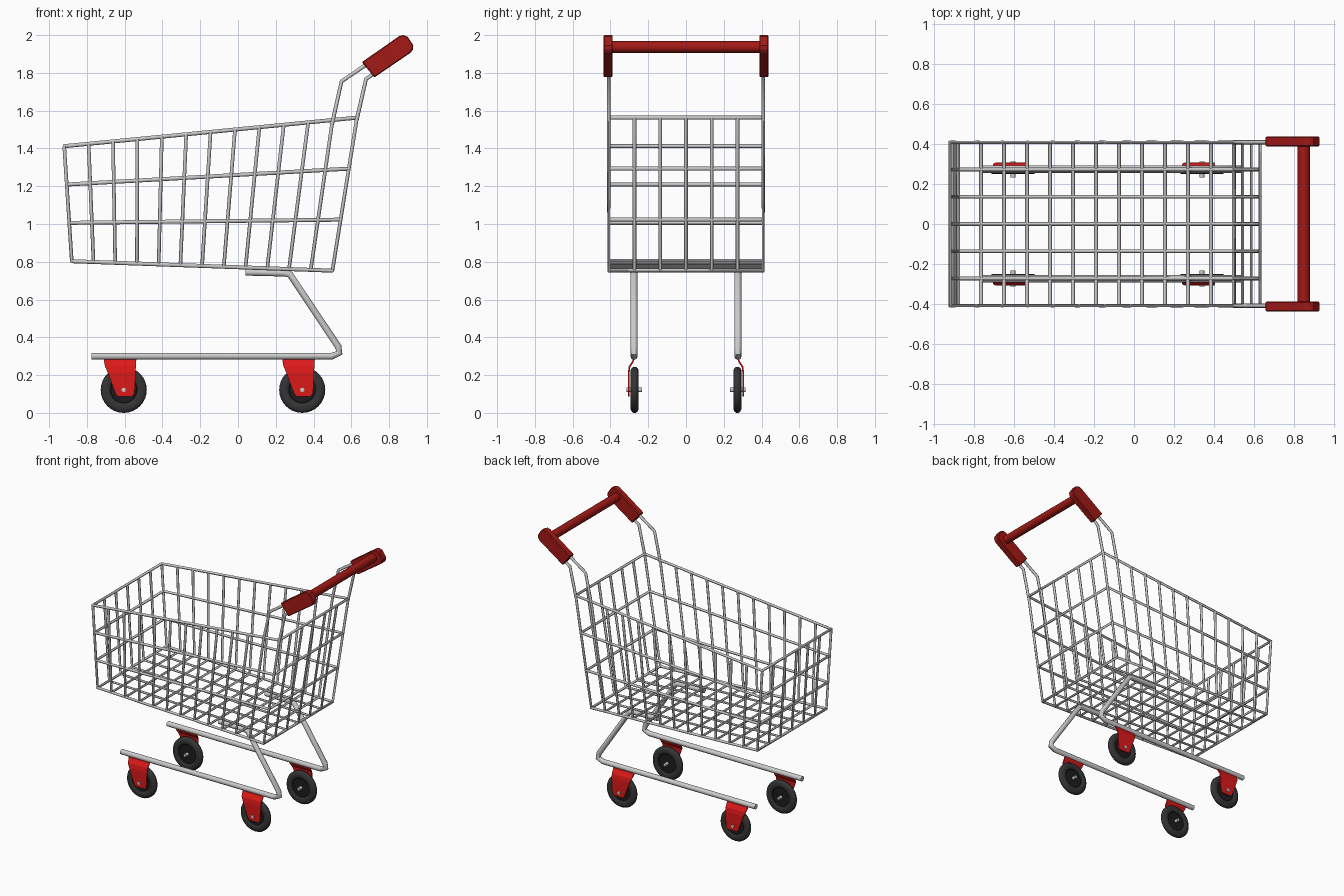
import bpy, bmesh, math
from mathutils import Vector

if "Cube" in bpy.data.objects:
    bpy.data.objects.remove(bpy.data.objects["Cube"])


def material(name, rgb):
    m = bpy.data.materials.new(name)
    m.diffuse_color = (*rgb, 1)
    m.use_nodes = True
    m.node_tree.nodes["Principled BSDF"].inputs["Base Color"].default_value = m.diffuse_color
    return m


BRIGHT_RED = material("bracket_red", (0.72, 0.01, 0.01))
DARK_RED = material("handle_red", (0.36, 0.01, 0.008))
RUBBER = material("rubber", (0.035, 0.035, 0.035))
HUB = material("hub_black", (0.012, 0.012, 0.014))


def activate(obj):
    bpy.ops.object.select_all(action='DESELECT')
    obj.select_set(True)
    bpy.context.view_layer.objects.active = obj


def tubes(name, paths, radius, res=2, mat=None):
    """Round tubes along (points, closed) paths, joined in one mesh."""
    cu = bpy.data.curves.new(name, 'CURVE')
    cu.dimensions = '3D'
    cu.bevel_depth, cu.bevel_resolution, cu.use_fill_caps = radius, res, True
    for pts, closed in paths:
        sp = cu.splines.new('POLY')
        sp.points.add(len(pts) - 1)
        for p, co in zip(sp.points, pts):
            p.co = (*co, 1)
        sp.use_cyclic_u = closed
    obj = bpy.data.objects.new(name, cu)
    bpy.context.collection.objects.link(obj)
    activate(obj)
    bpy.ops.object.convert(target='MESH')
    obj = bpy.context.object
    if mat:
        obj.data.materials.clear()
        obj.data.materials.append(mat)
    bpy.ops.object.shade_smooth_by_angle(angle=math.radians(50))
    return obj


def finish(name, bm, mats):
    bmesh.ops.recalc_face_normals(bm, faces=bm.faces)
    me = bpy.data.meshes.new(name)
    bm.to_mesh(me)
    bm.free()
    for m in mats:
        me.materials.append(m)
    obj = bpy.data.objects.new(name, me)
    bpy.context.collection.objects.link(obj)
    return obj


# Basket: a tapered wire grid
W = 0.409
BL, BR = Vector((-0.88, 0, 0.803)), Vector((0.50, 0, 0.753))
TL, TR = Vector((-0.92, 0, 1.412)), Vector((0.63, 0, 1.563))


def side_point(u, v, y):
    p = BL.lerp(BR, u).lerp(TL.lerp(TR, u), v)
    return (p.x, y, p.z)


rings = [([side_point(u, v / 3, y) for u, y in ((0, -W), (1, -W), (1, W), (0, W))], True)
         for v in range(4)]
tubes("basket_rings", rings, 0.0105)

hoops = [([side_point(i / 12, v, s * W) for v, s in ((1, -1), (0, -1), (0, 1), (1, 1))], False)
         for i in range(13)]
tubes("basket_cross_wires", hoops, 0.0095)

long_wires = []
for i in range(1, 6):
    y = -W + 2 * W * i / 6
    long_wires.append(([side_point(u, v, y) for u, v in ((0, 1), (0, 0), (1, 0), (1, 1))], False))
tubes("basket_long_wires", long_wires, 0.0095)

# Handle posts, rising from the two rearmost side wires
posts = []
for s in (-1, 1):
    y = s * W
    posts.append(([side_point(11 / 12, 0.97, y), (0.548, y, 1.755), (0.70, y, 1.858)], False))
    posts.append(([side_point(1, 0.98, y), (0.678, y, 1.768), (0.76, y, 1.823)], False))
tubes("handle_posts", posts, 0.0105)

# Handle grips and push bar
GRIP = [(0.656, 1.857), (0.852, 1.994), (0.874, 2.0), (0.898, 1.992),
        (0.928, 1.946), (0.927, 1.925), (0.914, 1.907), (0.722, 1.776)]
for s, tag in ((-1, "front"), (1, "back")):
    bm = bmesh.new()
    f = bm.faces.new([bm.verts.new((x, s * 0.388, z)) for x, z in GRIP])
    ext = bmesh.ops.extrude_face_region(bm, geom=[f])
    bmesh.ops.translate(bm, vec=(0, s * 0.049, 0),
                        verts=[v for v in ext["geom"] if isinstance(v, bmesh.types.BMVert)])
    grip = finish("handle_grip_" + tag, bm, [DARK_RED])
    bev = grip.modifiers.new("bevel", 'BEVEL')
    bev.width, bev.segments, bev.limit_method = 0.005, 1, 'ANGLE'
    bev.angle_limit = math.radians(50)
tubes("push_bar", [([(0.85, -0.4, 1.937), (0.85, 0.4, 1.937)], False)], 0.031, 4, DARK_RED)

# Lower frame: one bent tube on each side
RAIL_Y = 0.275
FRAME = [(-0.775, 0.30), (0.495, 0.30), (0.537, 0.317), (0.53, 0.352),
         (0.275, 0.733), (0.245, 0.74), (0.04, 0.745)]
tubes("lower_frame", [([(x, s * RAIL_Y, z) for x, z in FRAME], False) for s in (-1, 1)], 0.019, 3)

# Wheels: lathed profile of (radius, offset along the axle)
HALF = [(0.012, 0.008), (0.068, 0.008), (0.074, 0.017), (0.086, 0.0215),
        (0.104, 0.021), (0.116, 0.015), (0.122, 0.006)]
PROFILE = HALF + [(r, -y) for r, y in reversed(HALF)]
R, N = 0.122, 32
# Bracket rows: (height, sideways position, left edge, right edge)
ROWS = [(0.292, 0.275, -0.106, 0.067), (0.272, 0.281, -0.104, 0.066),
        (0.245, 0.299, -0.098, 0.064), (0.215, 0.303, -0.085, 0.063),
        (0.12, 0.303, -0.05, 0.058), (0.10, 0.303, -0.042, 0.055), (0.088, 0.303, -0.03, 0.045)]


def wheel(name, cx, cy):
    bm = bmesh.new()
    cols = []
    for k in range(N):
        a = 2 * math.pi * k / N
        cols.append([bm.verts.new((cx + r * math.cos(a), cy + y, R + r * math.sin(a)))
                     for r, y in PROFILE])
    n = len(PROFILE)
    for k in range(N):
        a, b = cols[k], cols[(k + 1) % N]
        for j in range(n):
            q = (j + 1) % n
            f = bm.faces.new((a[j], a[q], b[q], b[j]))
            f.material_index = 1 if j in (0, 1, n - 3, n - 2, n - 1) else 0
    activate(finish(name, bm, [RUBBER, HUB]))
    bpy.ops.object.shade_smooth_by_angle(angle=math.radians(40))


def bracket(name, cx, s):
    bm = bmesh.new()
    rows = [[bm.verts.new((cx + x, s * y, z)) for x in (l, r)] for z, y, l, r in ROWS]
    for a, b in zip(rows, rows[1:]):
        bm.faces.new((a[0], a[1], b[1], b[0]))
    obj = finish(name, bm, [BRIGHT_RED])
    sol = obj.modifiers.new("thickness", 'SOLIDIFY')
    sol.thickness, sol.offset = 0.009, 0


axles = []
for cx, end in ((-0.605, "left"), (0.34, "right")):
    for s, side in ((-1, "front"), (1, "back")):
        tag = f"_{side}_{end}"
        wheel("wheel" + tag, cx, s * 0.272)
        bracket("wheel_bracket" + tag, cx, s)
        axles.append(([(cx, s * 0.232, R), (cx, s * 0.314, R)], False))
tubes("axles", axles, 0.012)
